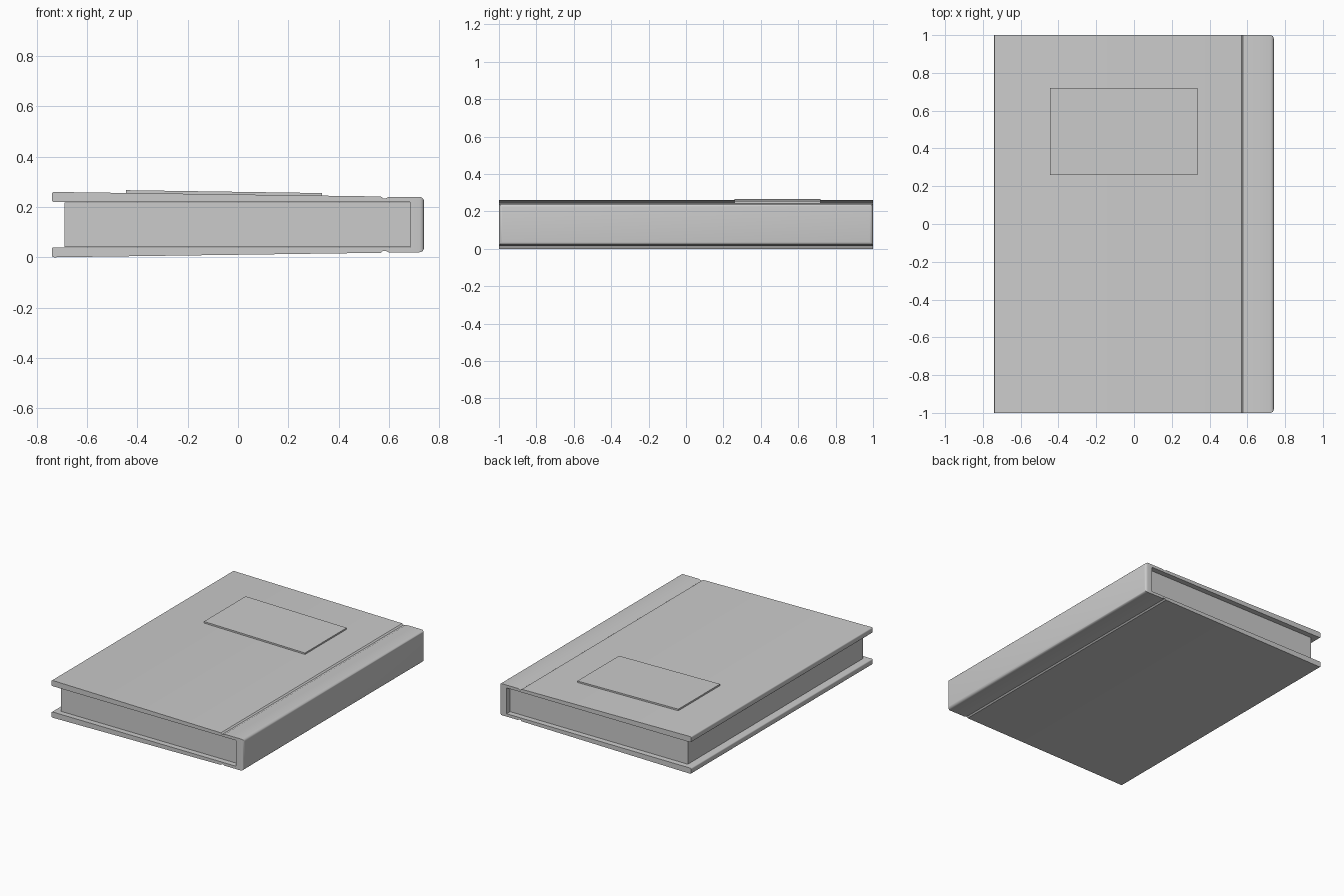
import bpy, bmesh

if "Cube" in bpy.data.objects:
    bpy.data.objects.remove(bpy.data.objects["Cube"])


def make_object(name, bm):
    bmesh.ops.recalc_face_normals(bm, faces=bm.faces[:])
    mesh = bpy.data.meshes.new(name)
    bm.to_mesh(mesh)
    bm.free()
    obj = bpy.data.objects.new(name, mesh)
    bpy.context.collection.objects.link(obj)
    return obj


def extrude_profile(points, y0, y1):
    """Extrude an x/z outline along y."""
    bm = bmesh.new()
    face = bm.faces.new([bm.verts.new((x, y0, z)) for x, z in points])
    geom = bmesh.ops.extrude_face_region(bm, geom=[face])["geom"]
    verts = [g for g in geom if isinstance(g, bmesh.types.BMVert)]
    bmesh.ops.translate(bm, verts=verts, vec=(0, y1 - y0, 0))
    return bm


def bevel_edges(bm, test, width, segments):
    edges = [e for e in bm.edges if all(test(v.co) for v in e.verts)]
    bmesh.ops.bevel(bm, geom=edges, offset=width, segments=segments,
                    profile=0.5, affect='EDGES')


# Hard cover: C-shaped outline with tapered boards and hinge grooves
MID = 0.13
upper = [(-0.74, 0.22), (-0.74, 0.26), (0.568, 0.242), (0.578, 0.234),
         (0.586, 0.234), (0.598, 0.24), (0.74, 0.24)]
lower = [(x, 2 * MID - z) for x, z in reversed(upper)]
inner = [(0.685, 0.04), (0.685, 0.22)]
bm = extrude_profile(upper + lower + inner, -1, 1)
# rounded spine perimeter
bevel_edges(bm, lambda c: c.x > 0.739, 0.018, 4)
# softened long fore edges of the boards
edges = [e for e in bm.edges if all(v.co.x < -0.739 for v in e.verts)
         and abs(e.verts[0].co.y - e.verts[1].co.y) > 1]
bmesh.ops.bevel(bm, geom=edges, offset=0.008, segments=3, profile=0.5,
                affect='EDGES')
cover = make_object("cover", bm)

# Page block, inset from the cover on three sides
bm = extrude_profile([(-0.69, 0.042), (0.685, 0.042),
                      (0.685, 0.218), (-0.69, 0.218)], -0.965, 0.965)
make_object("pages", bm)

# Raised blank label panel following the slope of the front board
bm = extrude_profile([(-0.445, 0.25), (0.335, 0.24),
                      (0.335, 0.2555), (-0.445, 0.267)], 0.26, 0.72)
make_object("label_panel", bm)

# Smooth the rounded cover edges
bpy.context.view_layer.objects.active = cover
cover.select_set(True)
bpy.ops.object.shade_smooth_by_angle(angle=0.6)
